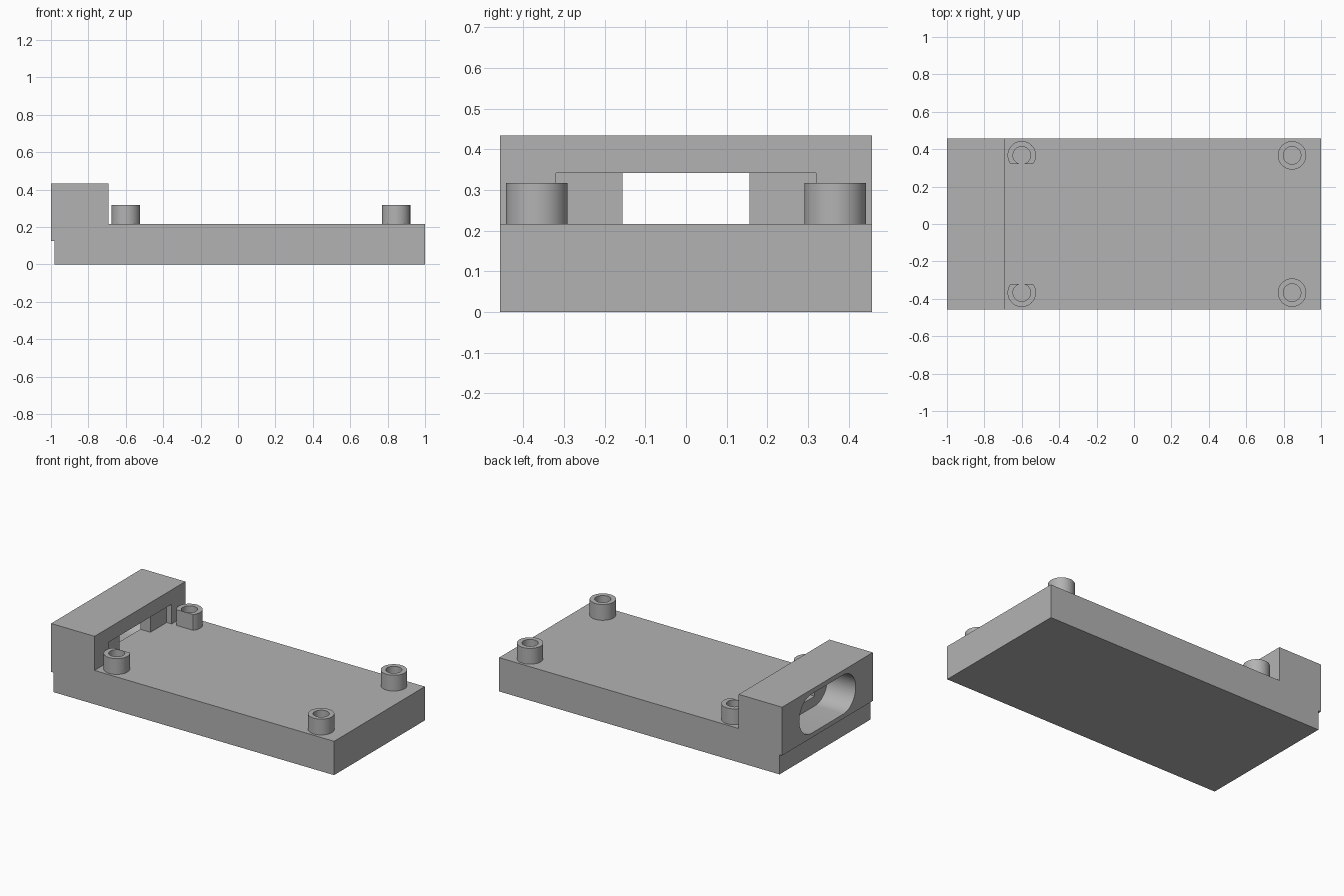
import bpy, bmesh, math

cube = bpy.data.objects.get("Cube")
if cube:
    bpy.data.objects.remove(cube, do_unlink=True)

grey = bpy.data.materials.new("plain grey")
grey.use_nodes = True
colour = (0.45, 0.45, 0.45, 1)
grey.diffuse_color = colour
grey.node_tree.nodes["Principled BSDF"].inputs["Base Color"].default_value = colour

HALF_WIDTH, DECK, TOP = 0.458, 0.216, 0.434
WALL_X = -0.693          # inner face of the end block


def make_object(name, bm):
    bmesh.ops.recalc_face_normals(bm, faces=bm.faces)
    mesh = bpy.data.meshes.new(name)
    bm.to_mesh(mesh)
    bm.free()
    mesh.materials.append(grey)
    obj = bpy.data.objects.new(name, mesh)
    bpy.context.collection.objects.link(obj)
    return obj


def prism(name, points, offset):
    """Extrude a flat outline along an offset."""
    bm = bmesh.new()
    face = bm.faces.new([bm.verts.new(p) for p in points])
    new = bmesh.ops.extrude_face_region(bm, geom=[face])["geom"]
    bmesh.ops.translate(bm, vec=offset,
                        verts=[v for v in new if isinstance(v, bmesh.types.BMVert)])
    return make_object(name, bm)


def opening(name, x0, x1, half):
    """Rectangular cutter resting on the deck."""
    outline = [(x0, y, z) for y, z in
               ((-half, DECK), (half, DECK), (half, 0.342), (-half, 0.342))]
    return prism(name, outline, (x1 - x0, 0, 0))


def smooth(obj):
    bpy.ops.object.select_all(action='DESELECT')
    obj.select_set(True)
    bpy.context.view_layer.objects.active = obj
    bpy.ops.object.shade_smooth_by_angle(angle=math.radians(30))


# Plate and end block, one stepped side profile
profile = [(-0.982, 0), (1, 0), (1, DECK), (WALL_X, DECK),
           (WALL_X, TOP), (-1, TOP), (-1, 0.125), (-0.982, 0.125)]
body = prism("plate_and_end_block",
             [(x, -HALF_WIDTH, z) for x, z in profile], (0, 2 * HALF_WIDTH, 0))

# Rounded socket on the outer face
RADIUS, SIDE, STEPS = 0.125, 0.16, 24
slot = []
for side, start in ((1, -math.pi / 2), (-1, math.pi / 2)):
    for i in range(STEPS + 1):
        a = start + math.pi * i / STEPS
        slot.append((-1.1, side * SIDE + RADIUS * math.cos(a),
                     0.279 + RADIUS * math.sin(a)))

cutters = [prism("socket_cutter", slot, (0.3, 0, 0)),
           opening("connector_cutter", -0.9, WALL_X + 0.02, 0.156),
           opening("pocket_cutter", WALL_X - 0.035, WALL_X + 0.02, 0.32)]
for cutter in cutters:
    cutter.hide_render = True
    cutter.hide_set(True)
    cut = body.modifiers.new(cutter.name, 'BOOLEAN')
    cut.operation, cut.solver, cut.object = 'DIFFERENCE', 'EXACT', cutter

# Apply the cuts and drop the cutters
bpy.context.view_layer.update()
evaluated = body.evaluated_get(bpy.context.evaluated_depsgraph_get())
cut_mesh = bpy.data.meshes.new_from_object(evaluated)
body.modifiers.clear()
body.data = cut_mesh
for cutter in cutters:
    bpy.data.objects.remove(cutter, do_unlink=True)
smooth(body)


def standoff(name, x, y, flat):
    """Hollow post; flat limits how far it reaches towards the middle."""
    bm = bmesh.new()
    n, inward = 64, -math.copysign(1, y)
    rings = []
    for radius, z in ((0.076, DECK), (0.076, 0.317), (0.047, 0.317), (0.047, DECK)):
        ring = []
        for i in range(n):
            a = 2 * math.pi * i / n
            reach = min(radius * math.sin(a), flat)
            ring.append(bm.verts.new((x + radius * math.cos(a), y + inward * reach, z)))
        rings.append(ring)
    for low, high in zip(rings, rings[1:]):
        for i in range(n):
            j = (i + 1) % n
            bm.faces.new((low[i], low[j], high[j], high[i]))
    smooth(make_object(name, bm))


# Four posts; the pair beside the end block has a flat inner side
for label, y in (("front", -0.367), ("back", 0.367)):
    standoff(label + "_flat_standoff", -0.6, y, 0.0475)
    standoff(label + "_round_standoff", 0.845, y, 1)
